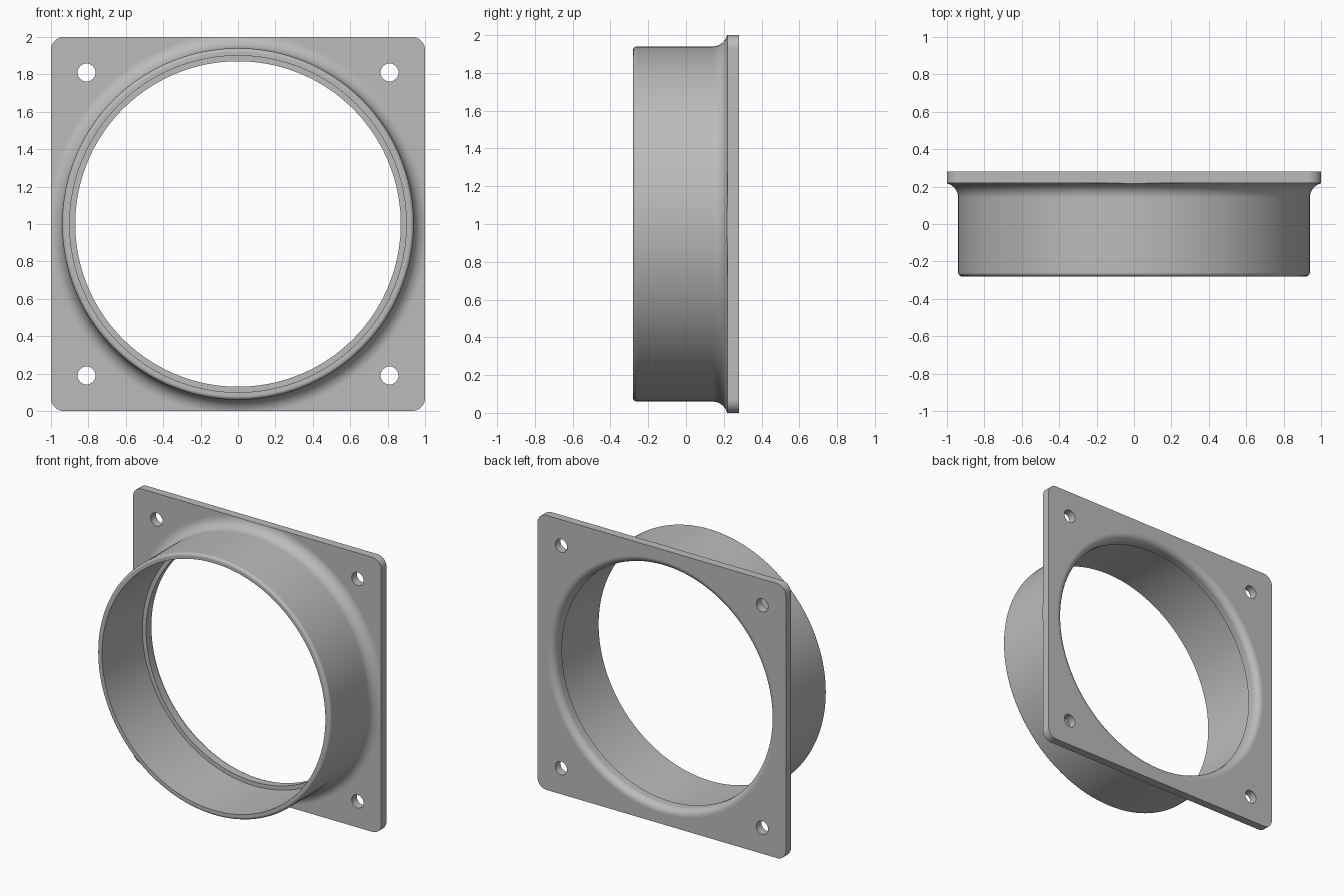
import bpy, bmesh, math
from math import sin, cos, pi

cube = bpy.data.objects.get("Cube")
if cube:
    bpy.data.objects.remove(cube, do_unlink=True)

FRONT, BACK, PLATE_FRONT = -0.28, 0.28, 0.22
TUBE_R, BORE_R, LIP_R = 0.94, 0.90, 0.87
SEGMENTS = 160

grey = bpy.data.materials.new("plain grey")
grey.use_nodes = True
grey.diffuse_color = (0.5, 0.5, 0.5, 1)
grey.node_tree.nodes["Principled BSDF"].inputs["Base Color"].default_value = (0.5, 0.5, 0.5, 1)


def add_object(name, bm):
    bmesh.ops.recalc_face_normals(bm, faces=bm.faces)
    mesh = bpy.data.meshes.new(name)
    bm.to_mesh(mesh)
    bm.free()
    mesh.materials.append(grey)
    obj = bpy.data.objects.new(name, mesh)
    bpy.context.collection.objects.link(obj)
    return obj


def arc(cx, cy, r, start, end, steps):
    """Points on an arc, angles in degrees."""
    angles = [math.radians(start + (end - start) * i / steps) for i in range(steps + 1)]
    return [(cx + r * cos(a), cy + r * sin(a)) for a in angles]


def revolve(name, profile, x=0, z=1, segments=SEGMENTS):
    """Solid of revolution about the y direction from (radius, y) points."""
    bm = bmesh.new()
    rings = []
    for r, y in profile:
        rings.append([bm.verts.new((x + r * cos(2 * pi * i / segments), y,
                                    z + r * sin(2 * pi * i / segments)))
                      for i in range(segments)])
    for a, b in zip(rings, rings[1:]):
        for i in range(segments):
            j = (i + 1) % segments
            bm.faces.new((a[i], a[j], b[j], b[i]))
    bm.faces.new(rings[0])
    bm.faces.new(rings[-1])
    return add_object(name, bm)


def rounded_block(name, half, radius, y0, y1):
    """Square block with rounded corners, standing on z = 0."""
    outline = []
    c = half - radius
    for k, (sx, sz) in enumerate([(1, 1), (-1, 1), (-1, -1), (1, -1)]):
        outline += arc(sx * c, sz * c, radius, 90 * k, 90 * k + 90, 10)
    bm = bmesh.new()
    face = bm.faces.new([bm.verts.new((x, y0, z + 1)) for x, z in outline])
    moved = bmesh.ops.extrude_face_region(bm, geom=[face])["geom"]
    bmesh.ops.translate(bm, vec=(0, y1 - y0, 0),
                        verts=[v for v in moved if isinstance(v, bmesh.types.BMVert)])
    return add_object(name, bm)


def combine(target, cutter, operation):
    mod = target.modifiers.new(operation, 'BOOLEAN')
    mod.operation, mod.solver, mod.object = operation, 'EXACT', cutter
    bpy.context.view_layer.objects.active = target
    bpy.ops.object.modifier_apply(modifier=mod.name)
    bpy.data.objects.remove(cutter, do_unlink=True)


# Square block trimmed to a tube that flares into the mounting plate
flange = rounded_block("flanged_collar", 1.0, 0.07, FRONT - 0.1, BACK)
fillet = 0.08
envelope = (arc(TUBE_R - 0.02, FRONT + 0.02, 0.02, -90, 0, 6)
            + arc(TUBE_R + fillet, PLATE_FRONT - fillet, fillet, 180, 90, 12)
            + [(1.8, PLATE_FRONT), (1.8, BACK + 0.1)])
combine(flange, revolve("envelope", envelope), 'INTERSECT')

# Bore with an inner lip and a rounded rear mouth
mouth = 0.05
bore = ([(BORE_R, FRONT - 0.1), (BORE_R, 0.185), (LIP_R, 0.185)]
        + arc(LIP_R + mouth, BACK - mouth, mouth, 180, 90, 10)[:-1]
        + [(LIP_R + mouth, BACK), (LIP_R + mouth, BACK + 0.1)])
# The arc bulges into the opening, leaving a convex rim
combine(flange, revolve("bore", bore), 'DIFFERENCE')

# Corner screw holes
for sx in (-1, 1):
    for sz in (-1, 1):
        hole = revolve("screw_hole", [(0.048, 0.1), (0.048, 0.4)],
                       sx * 0.81, 1 + sz * 0.81, 32)
        combine(flange, hole, 'DIFFERENCE')

bpy.ops.object.select_all(action='DESELECT')
flange.select_set(True)
bpy.context.view_layer.objects.active = flange
bpy.ops.object.shade_smooth_by_angle(angle=math.radians(30))
weighted = flange.modifiers.new("weighted normals", 'WEIGHTED_NORMAL')
weighted.keep_sharp = True
